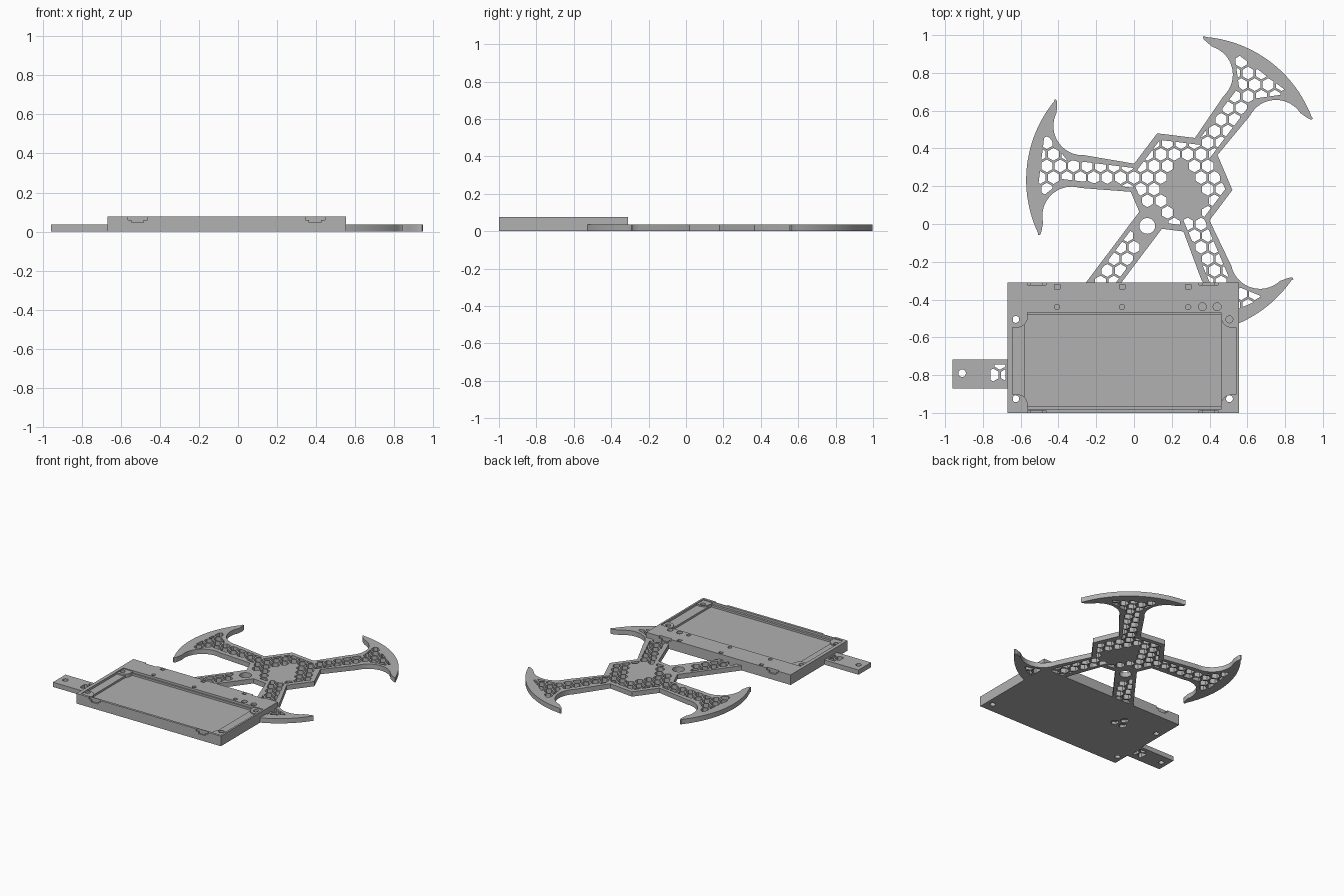
import bpy, bmesh
from math import cos, sin, radians, sqrt, pi
from mathutils import Vector

cube = bpy.data.objects.get("Cube")
if cube:
    bpy.data.objects.remove(cube, do_unlink=True)

grey = bpy.data.materials.new("matte_grey")
grey.use_nodes = True
COLOUR = (0.44, 0.44, 0.44, 1)
grey.diffuse_color = COLOUR
grey.node_tree.nodes["Principled BSDF"].inputs["Base Color"].default_value = COLOUR


# ---------- helpers ----------
def slab(name, loops, z0, z1):
    """Extrude an outline (first loop) with holes (other loops) from z0 to z1."""
    curve = bpy.data.curves.new(name, "CURVE")
    curve.dimensions = "2D"
    curve.fill_mode = "BOTH"
    curve.extrude = (z1 - z0) / 2
    for loop in loops:
        spline = curve.splines.new("POLY")
        spline.points.add(len(loop) - 1)
        for point, (x, y) in zip(spline.points, loop):
            point.co = (x, y, 0, 1)
        spline.use_cyclic_u = True
    temp = bpy.data.objects.new("temp", curve)
    bpy.context.collection.objects.link(temp)
    graph = bpy.context.evaluated_depsgraph_get()
    mesh = bpy.data.meshes.new_from_object(temp.evaluated_get(graph))
    bpy.data.objects.remove(temp, do_unlink=True)
    bm = bmesh.new()
    bm.from_mesh(mesh)
    bmesh.ops.remove_doubles(bm, verts=bm.verts, dist=0.0001)
    bmesh.ops.translate(bm, verts=bm.verts, vec=(0, 0, (z0 + z1) / 2))
    bmesh.ops.recalc_face_normals(bm, faces=bm.faces)
    bm.to_mesh(mesh)
    bm.free()
    mesh.materials.clear()
    mesh.materials.append(grey)
    obj = bpy.data.objects.new(name, mesh)
    bpy.context.collection.objects.link(obj)
    bpy.ops.object.select_all(action="DESELECT")
    obj.select_set(True)
    bpy.context.view_layer.objects.active = obj
    bpy.ops.object.shade_smooth_by_angle(angle=radians(30))
    return obj


def ring(x, y, r, n=20, turn=0.0):
    return [(x + r * cos(turn + 2 * pi * i / n), y + r * sin(turn + 2 * pi * i / n))
            for i in range(n)]


def rect(x0, x1, y0, y1):
    return [(x0, y0), (x1, y0), (x1, y1), (x0, y1)]


def area(poly):
    return sum(a[0] * b[1] - b[0] * a[1]
               for a, b in zip(poly, poly[1:] + poly[:1])) / 2


def clip(poly, region):
    """Trim a polygon to a convex counter-clockwise region."""
    for a, b in zip(region, region[1:] + region[:1]):
        def side(p):
            return (b[0] - a[0]) * (p[1] - a[1]) - (b[1] - a[1]) * (p[0] - a[0])
        out = []
        for p, q in zip(poly, poly[1:] + poly[:1]):
            sp, sq = side(p), side(q)
            if sp >= 0:
                out.append(p)
            if sp * sq < 0:
                out.append(tuple(Vector(p).lerp(Vector(q), sp / (sp - sq))))
        poly = out
        if len(poly) < 3:
            return []
    return poly


def honeycomb(regions, keep=lambda x, y: True, pitch=0.071, radius=0.034):
    """Hexagonal holes on one lattice, each trimmed to its best region."""
    holes = []
    for row in range(-16, 18):
        for col in range(-16, 17):
            x, y = (col + row % 2 / 2) * pitch, row * pitch * sqrt(0.75)
            if keep(x, y):
                cell = ring(x, y, radius, 6, pi / 6)
                best = max((clip(cell, r) for r in regions), key=area)
                if area(best) > 0.0004:
                    holes.append(best)
    return holes


# ---------- star frame: hexagonal hub, three crescent arms, one plain arm ----------
HUB = Vector((0.235, 0.215))
HUB_R, ARM_W, THICK = 0.288, 0.075, 0.037


def place(points, angle):
    d = Vector((cos(angle), sin(angle)))
    p = Vector((-d.y, d.x))
    return [tuple(HUB + d * u + p * v) for u, v in points]


def mirrored(half):
    """Half profile at +v, root first, made into a full right-to-left outline."""
    return [(u, -v) for u, v in half] + [(u, v) for u, v in reversed(half)]


root = (HUB_R - ARM_W * 0.577, ARM_W)
inner = [(0.54 + 0.155 * cos(radians(a)), 0.24 + 0.155 * sin(radians(a)))
         for a in range(-100, 21, 8)]
tip = [(0.688, 0.335), (0.69, 0.352), (0.696, 0.361), (0.705, 0.362)]
outer = [(0.147 + sqrt(0.66 ** 2 - v * v), v)
         for v in [0.35 - 0.0249 * i for i in range(15)]]
crescent = mirrored([root] + inner + tip + outer)
plain = mirrored([root, (0.88, ARM_W)])
corner = [(HUB_R, 0)]

arm_window = mirrored([(0.15, 0.052), (0.645, 0.052)])
fan_window = mirrored([(0.6, 0.05), (0.715, 0.165), (0.735, 0.165)])
outline = []
regions = [ring(HUB.x, HUB.y, 0.25, 6, radians(53))]
for k, shape in enumerate([crescent, corner, crescent, plain, crescent, corner]):
    angle = radians(53 + 60 * k)
    outline += place(shape, angle)
    if shape is crescent:
        regions += [place(arm_window, angle), place(fan_window, angle)]
    elif shape is plain:
        regions.append(place(mirrored([(0.15, 0.052), (0.85, 0.052)]), angle))


def open_cell(x, y):
    solid_patch = ((x - 0.26) / 0.1) ** 2 + ((y - 0.17) / 0.16) ** 2 < 1
    near_round_hole = (Vector((x, y)) - Vector((0.07, -0.01))).length < 0.083
    return not solid_patch and not near_round_hole


slab("star_frame",
     [outline, ring(0.07, -0.01, 0.042)] + honeycomb(regions, open_cell), 0, THICK)

# ---------- mounting tab ----------
slab("side_tab",
     [rect(-0.96, -0.66, -0.87, -0.718), ring(-0.91, -0.79, 0.02)]
     + honeycomb([rect(-0.76, -0.68, -0.84, -0.745)]), 0, THICK - 0.001)

# ---------- box, stacked in layers ----------
X0, X1, Y0, Y1 = -0.67, 0.555, -1.0, -0.31
screws = [(x, y) for x in (-0.626, 0.505) for y in (-0.925, -0.505)]
screw_holes = [ring(x, y, 0.02) for x, y in screws]


def box_outline(half_width, depth=0.012):
    """Rectangle with two clip notches on the front and back edges."""
    front, back = [(X0, Y0)], [(X0, Y1)]
    for cx in (-0.515, 0.395):
        for x, first in ((cx - half_width, True), (cx + half_width, False)):
            d = (0, depth) if first else (depth, 0)
            front += [(x, Y0 + e) for e in d]
            back += [(x, Y1 - e) for e in d]
    return front + [(X1, Y0), (X1, Y1)] + back[:0:-1] + [(X0, Y1)]


pin_x = (-0.407, -0.063, 0.287)
slots = [rect(x - 0.015, x + 0.015, -0.345, -0.32) for x in pin_x]
pins = [ring(x, -0.44, 0.014, 16) for x in pin_x]
cable_holes = [ring(x, -0.438, 0.021, 16) for x in (0.362, 0.44)]
ledge_well = rect(-0.643, 0.541, -0.982, -0.468)
deep_well = rect(-0.58, 0.462, -0.965, -0.478)
floor_pockets = [ring(-0.34 + dx, -0.54 + dy, 0.03, 6, pi / 6)
                 for dx, dy in ((0, 0.03), (-0.036, -0.031), (0.036, -0.031))]

plate = rect(X0, X1, Y0, Y1)
slab("box_bottom", [plate] + screw_holes + floor_pockets, 0, 0.02)
slab("box_floor", [plate] + screw_holes, 0.02, 0.045)
slab("box_ledge", [box_outline(0.03), deep_well] + screw_holes + slots, 0.045, 0.06)
slab("box_rim", [box_outline(0.05), ledge_well] + slots + pins + cable_holes, 0.06, 0.077)

# ---------- rounded corner lugs around the screw holes ----------
for x, y in screws:
    sx, sy = (1 if x < 0 else -1), (1 if y < -0.7 else -1)
    cx = -0.643 if sx > 0 else 0.541
    cy = -0.982 if sy > 0 else -0.468
    size, r = 0.08, 0.055
    arc = [(size - r + r * cos(a * pi / 16), size - r + r * sin(a * pi / 16))
           for a in range(9)]
    lug = [(cx + sx * u, cy + sy * v) for u, v in [(0, 0), (size, 0)] + arc + [(0, size)]]
    slab("corner_lug", [lug, ring(x, y, 0.0185)], 0.045, 0.07)
